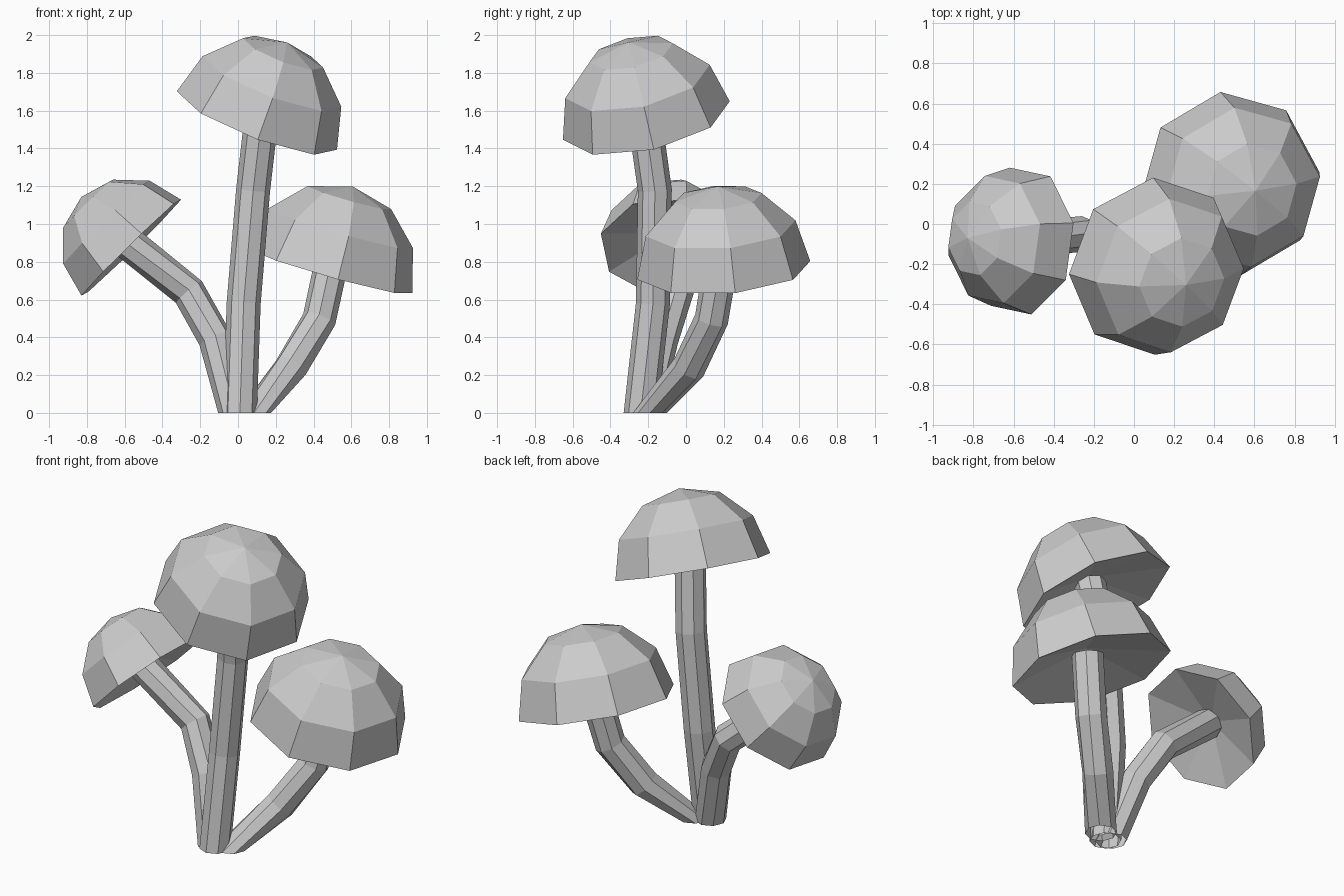
import bpy
import bmesh
from math import cos, sin, pi
from mathutils import Vector

if "Cube" in bpy.data.objects:
    bpy.data.objects.remove(bpy.data.objects["Cube"])

SIDES = 8


def ring(bm, centre, u, v, r):
    """One octagonal ring of vertices in the plane of u and v."""
    return [bm.verts.new(centre + r * (u * cos(2 * pi * i / SIDES) + v * sin(2 * pi * i / SIDES)))
            for i in range(SIDES)]


def bridge(bm, a, b):
    for i in range(SIDES):
        j = (i + 1) % SIDES
        bm.faces.new((a[i], a[j], b[j], b[i]))


def finish(bm, name):
    bmesh.ops.recalc_face_normals(bm, faces=bm.faces)
    mesh = bpy.data.meshes.new(name)
    bm.to_mesh(mesh)
    bm.free()
    bpy.context.collection.objects.link(bpy.data.objects.new(name, mesh))


def frame(n, x):
    """Perpendicular unit axes around n, the first one near x."""
    u = (x - n * x.dot(n)).normalized()
    return u, n.cross(u)


def make_cap(name, centre, r, n, x):
    """Half sphere with a shallow hollow cone as its underside."""
    u, v = frame(n, x)
    bm = bmesh.new()
    rings = [ring(bm, centre + n * r * sin(a), u, v, r * cos(a)) for a in (0, pi / 6, pi / 3)]
    for a, b in zip(rings, rings[1:]):
        bridge(bm, a, b)
    top = bm.verts.new(centre + n * r)
    hollow = bm.verts.new(centre + n * r * 0.28)
    for i in range(SIDES):
        j = (i + 1) % SIDES
        bm.faces.new((rings[-1][i], rings[-1][j], top))
        bm.faces.new((rings[0][j], rings[0][i], hollow))
    finish(bm, name)


def make_stem(name, path, r=0.09):
    """Open eight-sided tube along a bent path, level at the ground."""
    bm = bmesh.new()
    prev = None
    for i, p in enumerate(path):
        if i == 0:
            n = Vector((0, 0, 1))
        elif i == len(path) - 1:
            n = (p - path[i - 1]).normalized()
        else:
            n = ((p - path[i - 1]).normalized() + (path[i + 1] - p).normalized()).normalized()
        u, v = frame(n, Vector((1, 0, 0)))
        cur = ring(bm, p, u, v, r)
        if prev:
            bridge(bm, prev, cur)
        prev = cur
    finish(bm, name)


# name, cap centre, cap radius, cap axis, direction of one rim corner, stem path
mushrooms = [
    ("tall", (0.10, -0.21, 1.548), 0.453, (0.352, -0.207, 0.913), (0.936, 0.088, -0.341),
     [(0.01, -0.24, 0), (0.03, -0.175, 0.58), (0.08, -0.165, 1.18)]),
    ("left", (-0.565, -0.085, 0.875), 0.377, (-0.70, 0.04, 0.713), (0.69, 0.235, 0.66),
     [(-0.015, -0.22, 0), (-0.12, -0.13, 0.39), (-0.26, -0.05, 0.64)]),
    ("right", (0.48, 0.20, 0.755), 0.463, (0.272, -0.073, 0.96), (0.95, 0.13, -0.26),
     [(0.085, -0.19, 0), (0.28, 0.015, 0.24), (0.43, 0.135, 0.495)]),
]

for name, centre, r, axis, corner, path in mushrooms:
    c, n = Vector(centre), Vector(axis).normalized()
    make_cap(name + "_cap", c, r, n, Vector(corner))
    make_stem(name + "_stem", [Vector(p) for p in path] + [c + n * r * 0.2])
